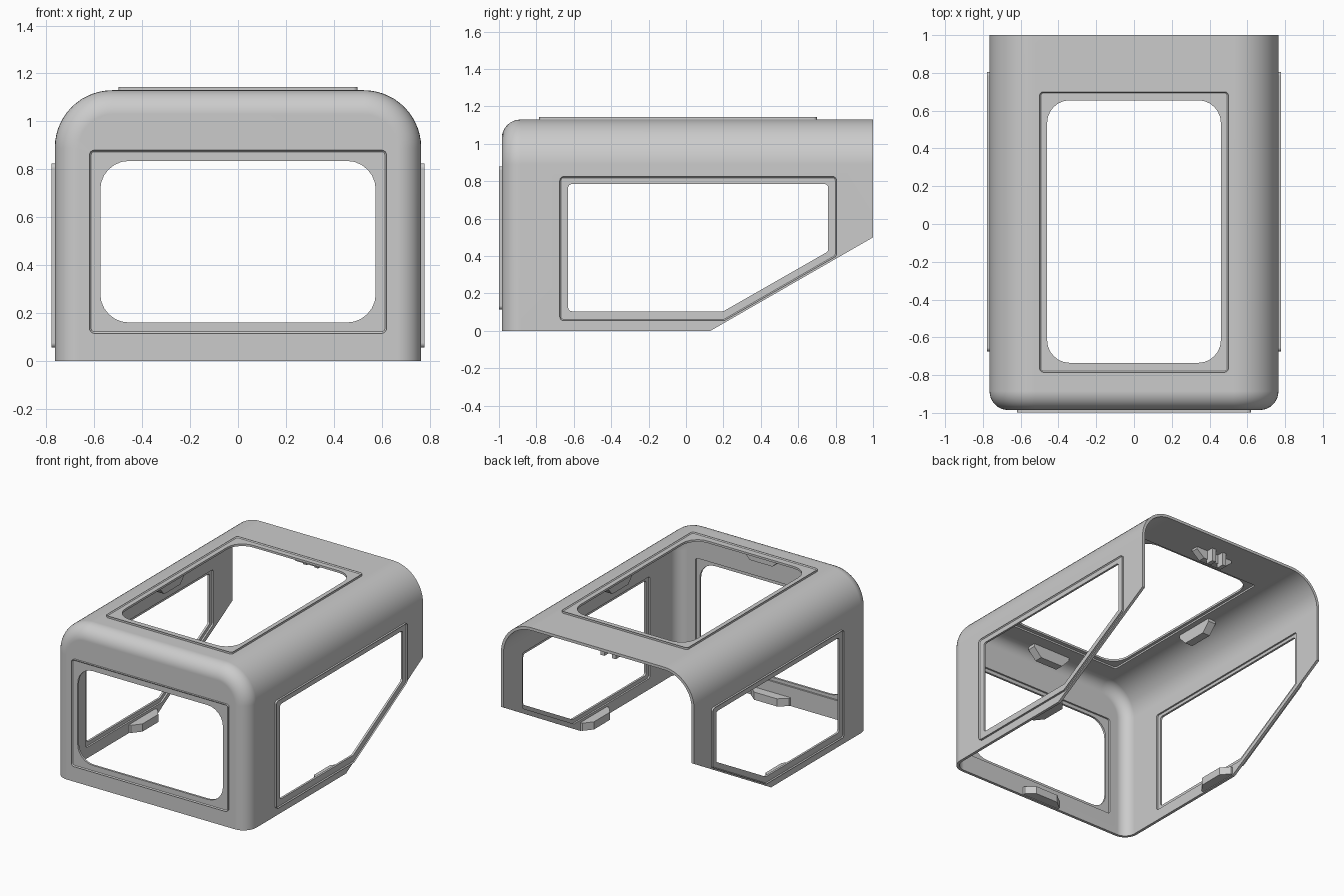
import bpy, bmesh, math
from mathutils import Vector

if "Cube" in bpy.data.objects:
    bpy.data.objects.remove(bpy.data.objects["Cube"], do_unlink=True)

COLOUR = (0.6, 0.6, 0.6, 1)
grey = bpy.data.materials.new("plain grey")
grey.use_nodes = True
grey.diffuse_color = COLOUR
grey.node_tree.nodes["Principled BSDF"].inputs["Base Color"].default_value = COLOUR

HALF, TOP, FRONT, BACK = 0.765, 1.13, -0.985, 1.0   # outer shell
WALL, RAISE, RECESS = 0.02, 0.014, 0.012


def to_object(bm, name):
    bmesh.ops.recalc_face_normals(bm, faces=bm.faces)
    mesh = bpy.data.meshes.new(name)
    bm.to_mesh(mesh)
    bm.free()
    mesh.materials.append(grey)
    ob = bpy.data.objects.new(name, mesh)
    bpy.context.collection.objects.link(ob)
    return ob


def hull(name, inset, low, back):
    """Block with wide rounded top corners and a softer front edge."""
    bm = bmesh.new()
    bmesh.ops.create_cube(bm, size=1)
    h, t, f = HALF - inset, TOP - inset, FRONT + inset
    for v in bm.verts:
        v.co = (math.copysign(h, v.co.x), back if v.co.y > 0 else f, t if v.co.z > 0 else low)
    long_edges = [e for e in bm.edges if all(abs(v.co.z - t) < 1e-4 for v in e.verts)
                  and abs(e.verts[0].co.x - e.verts[1].co.x) < 1e-4]
    bmesh.ops.bevel(bm, geom=long_edges, offset=0.24 - inset, segments=14,
                    profile=0.5, affect='EDGES')
    rim = [e for e in bm.edges if all(abs(v.co.y - f) < 1e-4 for v in e.verts)
           and not all(abs(v.co.z - low) < 1e-4 for v in e.verts)]
    bmesh.ops.bevel(bm, geom=rim, offset=0.1 - inset, segments=8,
                    profile=0.5, affect='EDGES')
    return to_object(bm, name)


def rounded(points, radius, steps=6):
    """Round the corners of a polygon with tangent arcs."""
    out = []
    for i, p in enumerate(points):
        p = Vector(p)
        a = (Vector(points[i - 1]) - p).normalized()
        b = (Vector(points[(i + 1) % len(points)]) - p).normalized()
        half = a.angle(b) / 2
        centre = p + (a + b).normalized() * radius / math.sin(half)
        start = (p + a * radius / math.tan(half) - centre).normalized()
        end = (p + b * radius / math.tan(half) - centre).normalized()
        out += [centre + start.slerp(end, k / steps) * radius for k in range(steps + 1)]
    return out


def prism(name, points, place, lo, hi, chamfer=0):
    """Extrude a 2D outline between two depths; chamfer the hi end."""
    bm = bmesh.new()
    rings = [[bm.verts.new(place(p[0], p[1], d)) for p in points] for d in (lo, hi)]
    bm.faces.new(rings[0])
    cap = bm.faces.new(rings[1])
    for i in range(len(points)):
        bm.faces.new((rings[0][i - 1], rings[0][i], rings[1][i], rings[1][i - 1]))
    bmesh.ops.recalc_face_normals(bm, faces=bm.faces)
    if chamfer:
        bmesh.ops.inset_region(bm, faces=[cap], thickness=chamfer, depth=0)
        drop = Vector(place(0, 0, hi)) - Vector(place(0, 0, hi - chamfer))
        for v in rings[1]:
            v.co -= drop
    return to_object(bm, name)


def combine(target, tool, operation):
    """Apply a boolean and discard the tool."""
    mod = target.modifiers.new("cut", 'BOOLEAN')
    mod.operation, mod.object, mod.solver = operation, tool, 'EXACT'
    graph = bpy.context.evaluated_depsgraph_get()
    mesh = bpy.data.meshes.new_from_object(target.evaluated_get(graph))
    target.modifiers.clear()
    target.data = mesh
    bpy.data.objects.remove(tool, do_unlink=True)


def box(a0, a1, b0, b1):
    return [(a0, b0), (a1, b0), (a1, b1), (a0, b1)]


# Depth d is measured outward from the outer wall surface
def on_front(a, b, d): return (a, FRONT - d, b)
def on_left(a, b, d): return (HALF + d, a, b)
def on_right(a, b, d): return (-HALF - d, a, b)
def on_top(a, b, d): return (a, b, TOP + d)


# Hollow shell, open below and behind
shell = hull("cover_shell", 0, 0, BACK)
combine(shell, hull("inner_hollow", WALL, -0.2, BACK + 0.2), 'DIFFERENCE')

# Raised frames, matching inner recesses and window openings
side_frame = [(-0.675, 0.055), (0.205, 0.055), (0.805, 0.4), (0.805, 0.825), (-0.675, 0.825)]
side_pocket = [(-0.655, 0.078), (0.203, 0.078), (0.785, 0.412), (0.785, 0.807), (-0.655, 0.807)]
side_hole = [(-0.63, 0.105), (0.2, 0.105), (0.76, 0.425), (0.76, 0.785), (-0.63, 0.785)]
windows = [
    (on_front, box(-0.62, 0.62, 0.115, 0.88), box(-0.6, 0.6, 0.137, 0.86),
     box(-0.575, 0.575, 0.16, 0.835), 0.12),
    (on_top, box(-0.5, 0.5, -0.785, 0.7), box(-0.48, 0.48, -0.762, 0.68),
     box(-0.46, 0.46, -0.735, 0.655), 0.12),
    (on_left, side_frame, side_pocket, side_hole, 0.02),
    (on_right, side_frame, side_pocket, side_hole, 0.02),
]
for place, frame, pocket, hole, radius in windows:
    combine(shell, prism("frame", rounded(frame, 0.02), place, -0.01, RAISE, 0.007), 'UNION')
    combine(shell, prism("pocket", rounded(pocket, 0.015), place, -0.06, RECESS - WALL), 'DIFFERENCE')
    combine(shell, prism("opening", rounded(hole, radius), place, -0.08, 0.1), 'DIFFERENCE')

# Sloped lower back edge
slope = [(0.13, 0), (1.0, 0.5), (1.2, 0.615), (1.2, -0.2), (-0.218, -0.2)]
combine(shell, prism("slope", slope, on_left, -2, 0.3), 'DIFFERENCE')


# Retaining tabs: lower ones stand on the rim, upper ones hang from the roof
def tab(name, place, lo, hi, length=0.15, depth=0.07):
    outline = [(-length, 0), (length, 0), (length, depth * 0.3),
               (length * 0.6, depth), (-length * 0.6, depth), (-length, depth * 0.3)]
    return prism(name, outline, place, lo, hi)


parts = [shell]
inner_y, inner_x, roof = FRONT + WALL - 0.005, HALF - WALL + 0.005, TOP - WALL + 0.005
parts.append(tab("front_lower_tab", lambda a, b, d: (a, inner_y + b, d), 0.005, 0.06))
parts.append(tab("front_upper_tab", lambda a, b, d: (a, d, roof - b), -0.91, -0.85, depth=0.09))
parts.append(tab("back_upper_tab", lambda a, b, d: (a, d, roof - b), 0.78, 0.83, depth=0.07))
for side, s in (("left", 1), ("right", -1)):
    parts.append(tab(side + "_lower_tab", lambda a, b, d: (s * (inner_x - b), a - 0.02, d), 0.005, 0.06))
    parts.append(tab(side + "_upper_tab", lambda a, b, d: (s * d, a, roof - b), 0.52, 0.58, depth=0.09))
    # Small lugs behind the back tab
    parts.append(prism(side + "_back_lug", box(0.82, 0.88, roof - 0.1, roof),
                       lambda a, b, d: (s * d, a, b), 0.03, 0.06))

# Smooth curves with crisp edges
for ob in parts:
    bpy.ops.object.select_all(action='DESELECT')
    ob.select_set(True)
    bpy.context.view_layer.objects.active = ob
    bpy.ops.object.shade_smooth_by_angle(angle=math.radians(25))
weighted = shell.modifiers.new("even shading", 'WEIGHTED_NORMAL')
weighted.keep_sharp = True
